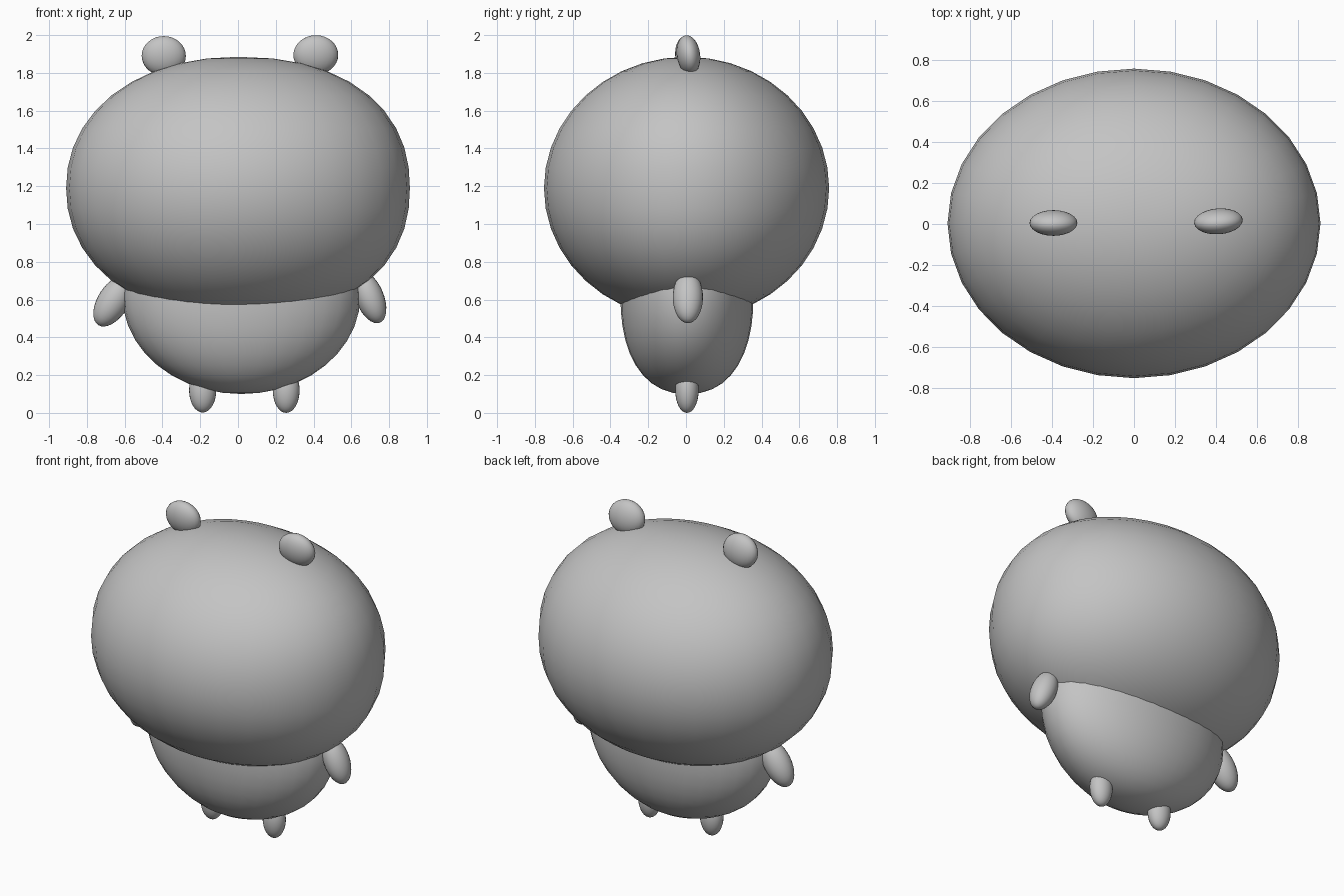
import bpy, math

if "Cube" in bpy.data.objects:
    bpy.data.objects.remove(bpy.data.objects["Cube"])

grey = bpy.data.materials.new("plain grey")
grey.diffuse_color = (0.55, 0.55, 0.55, 1)
grey.use_nodes = True
grey.node_tree.nodes["Principled BSDF"].inputs["Base Color"].default_value = grey.diffuse_color


def blob(name, centre, radii, tilt=(0, 0, 0), nx=(2, 2), ny=2, segs=32, rings=20):
    """Smooth ellipsoid; nx (left, right) and ny above 2 make its profile fuller."""
    bpy.ops.mesh.primitive_uv_sphere_add(segments=segs, ring_count=rings, radius=1)
    ob = bpy.context.object
    ob.name = ob.data.name = name
    for v in ob.data.vertices:
        t = min(abs(v.co.z), 1)
        ring = math.sqrt(max(1 - t * t, 0))
        if ring > 1e-4:
            n = nx[1] if v.co.x > 0 else nx[0]
            v.co.x *= (1 - t ** n) ** (1 / n) / ring
            v.co.y *= (1 - t ** ny) ** (1 / ny) / ring
        v.co.x *= radii[0]
        v.co.y *= radii[1]
        v.co.z *= radii[2]
    ob.location = centre
    ob.rotation_euler = [math.radians(a) for a in tilt]
    ob.data.materials.append(grey)
    bpy.ops.object.shade_smooth()
    return ob


# Big wide head and the tapered body tucked underneath it
blob("head", (0, 0.003, 1.19), (0.91, 0.755, 0.695), nx=(2.12, 2.25))
blob("body", (0.018, 0.005, 0.62), (0.63, 0.352, 0.52), ny=2.3)

# Flattened round ears
blob("left_ear", (-0.393, 0.005, 1.89), (0.117, 0.062, 0.105), (6, 0, 0), segs=24, rings=16)
blob("right_ear", (0.412, 0.013, 1.895), (0.119, 0.062, 0.105), (8, 0, 4), segs=24, rings=16)

# Stubby arms splayed outwards
blob("left_arm", (-0.66, 0.01, 0.592), (0.083, 0.08, 0.15), (0, 32, 0), segs=24, rings=16)
blob("right_arm", (0.697, 0.01, 0.612), (0.075, 0.08, 0.145), (0, -22, 0), segs=24, rings=16)

# Small feet under the body
blob("left_foot", (-0.187, 0.005, 0.12), (0.072, 0.062, 0.118), segs=24, rings=16)
blob("right_foot", (0.255, 0.005, 0.12), (0.071, 0.062, 0.12), segs=24, rings=16)
